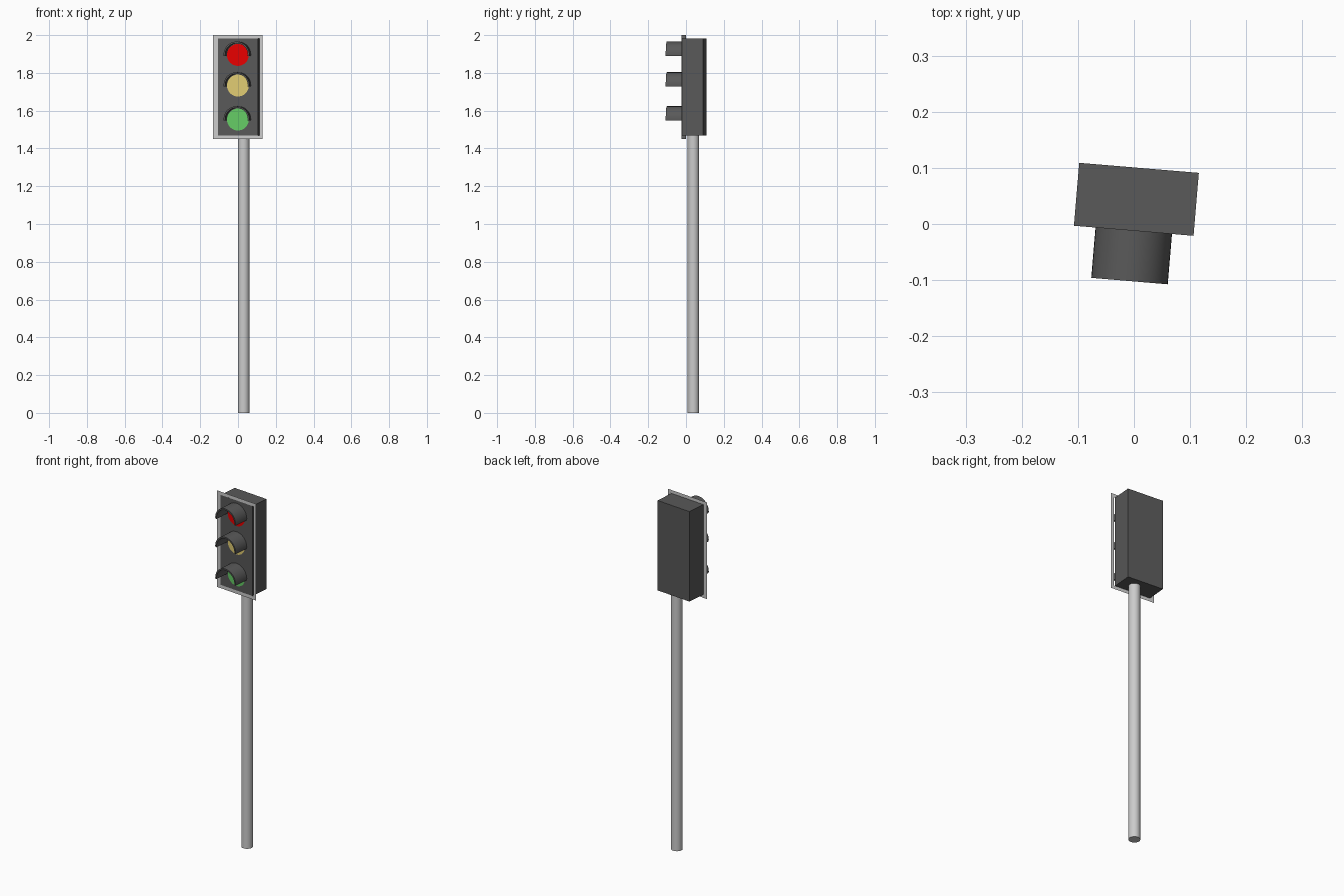
import bpy, bmesh, math
from mathutils import Matrix

if "Cube" in bpy.data.objects:
    bpy.data.objects.remove(bpy.data.objects["Cube"])

# The signal head is turned slightly about z; local origin is on its front face
HEAD = Matrix.Translation((-0.0005, -0.012, 0)) @ Matrix.Rotation(math.radians(-4.8), 4, 'Z')


def material(name, color):
    m = bpy.data.materials.new(name)
    m.diffuse_color = (*color, 1)
    m.use_nodes = True
    m.node_tree.nodes["Principled BSDF"].inputs["Base Color"].default_value = m.diffuse_color
    return m


def finish(name, bm, matrix, mat=None, smooth=False):
    bmesh.ops.transform(bm, matrix=matrix, verts=bm.verts)
    me = bpy.data.meshes.new(name)
    bm.to_mesh(me)
    bm.free()
    ob = bpy.data.objects.new(name, me)
    bpy.context.collection.objects.link(ob)
    if mat:
        me.materials.append(mat)
    if smooth:
        bpy.ops.object.select_all(action='DESELECT')
        ob.select_set(True)
        bpy.context.view_layer.objects.active = ob
        bpy.ops.object.shade_smooth_by_angle(angle=math.radians(35))
    return ob


dark = material("dark_grey", (0.1, 0.1, 0.1))

# Pole
bm = bmesh.new()
bmesh.ops.create_cone(bm, cap_ends=True, segments=32, radius1=0.03, radius2=0.03, depth=1.47)
finish("pole", bm, Matrix.Translation((0.03, 0.039, 0.735)), smooth=True)

# Housing box
bm = bmesh.new()
bmesh.ops.create_cube(bm, size=1)
box = Matrix.Translation((0, 0.0562, 1.725)) @ Matrix.Diagonal((0.214, 0.1125, 0.512, 1))
finish("housing", bm, HEAD @ box, dark)

# Thin border frame around the front face
bm = bmesh.new()
outer = [(-0.131, 1.45), (0.131, 1.45), (0.131, 2.0), (-0.131, 2.0)]
inner = [(-0.107, 1.469), (0.115, 1.469), (0.115, 1.981), (-0.107, 1.981)]
o = [bm.verts.new((x, 0, z)) for x, z in outer]
i = [bm.verts.new((x, 0, z)) for x, z in inner]
for k in range(4):
    n = (k + 1) % 4
    bm.faces.new((o[k], o[n], i[n], i[k]))
finish("front_frame", bm, HEAD)


def hood(name, z):
    # Half tube: an arch profile extruded forward
    bm = bmesh.new()
    n, a0 = 24, math.radians(-6)
    angles = [a0 + (math.pi - 2 * a0) * k / n for k in range(n + 1)]
    rings = [[bm.verts.new((r * math.cos(a), 0, r * math.sin(a))) for a in angles]
             for r in (0.0685, 0.06)]
    faces = [bm.faces.new((rings[0][k], rings[0][k + 1], rings[1][k + 1], rings[1][k]))
             for k in range(n)]
    ext = bmesh.ops.extrude_face_region(bm, geom=faces, use_keep_orig=True)
    moved = [g for g in ext["geom"] if isinstance(g, bmesh.types.BMVert)]
    bmesh.ops.translate(bm, vec=(0, -0.09, 0), verts=moved)
    bmesh.ops.recalc_face_normals(bm, faces=bm.faces)
    finish(name, bm, HEAD @ Matrix.Translation((0, 0, z)), dark, True)


# Lamps with their hoods
for name, z, color in (("red", 1.895, (0.8, 0.0, 0.0)),
                       ("amber", 1.733, (0.75, 0.6, 0.17)),
                       ("green", 1.553, (0.13, 0.6, 0.13))):
    bm = bmesh.new()
    bmesh.ops.create_circle(bm, cap_ends=True, segments=32, radius=0.058)
    place = Matrix.Translation((0, -0.002, z)) @ Matrix.Rotation(math.pi / 2, 4, 'X')
    finish(name + "_lamp", bm, HEAD @ place, material(name, color))
    hood(name + "_hood", z + 0.002)
